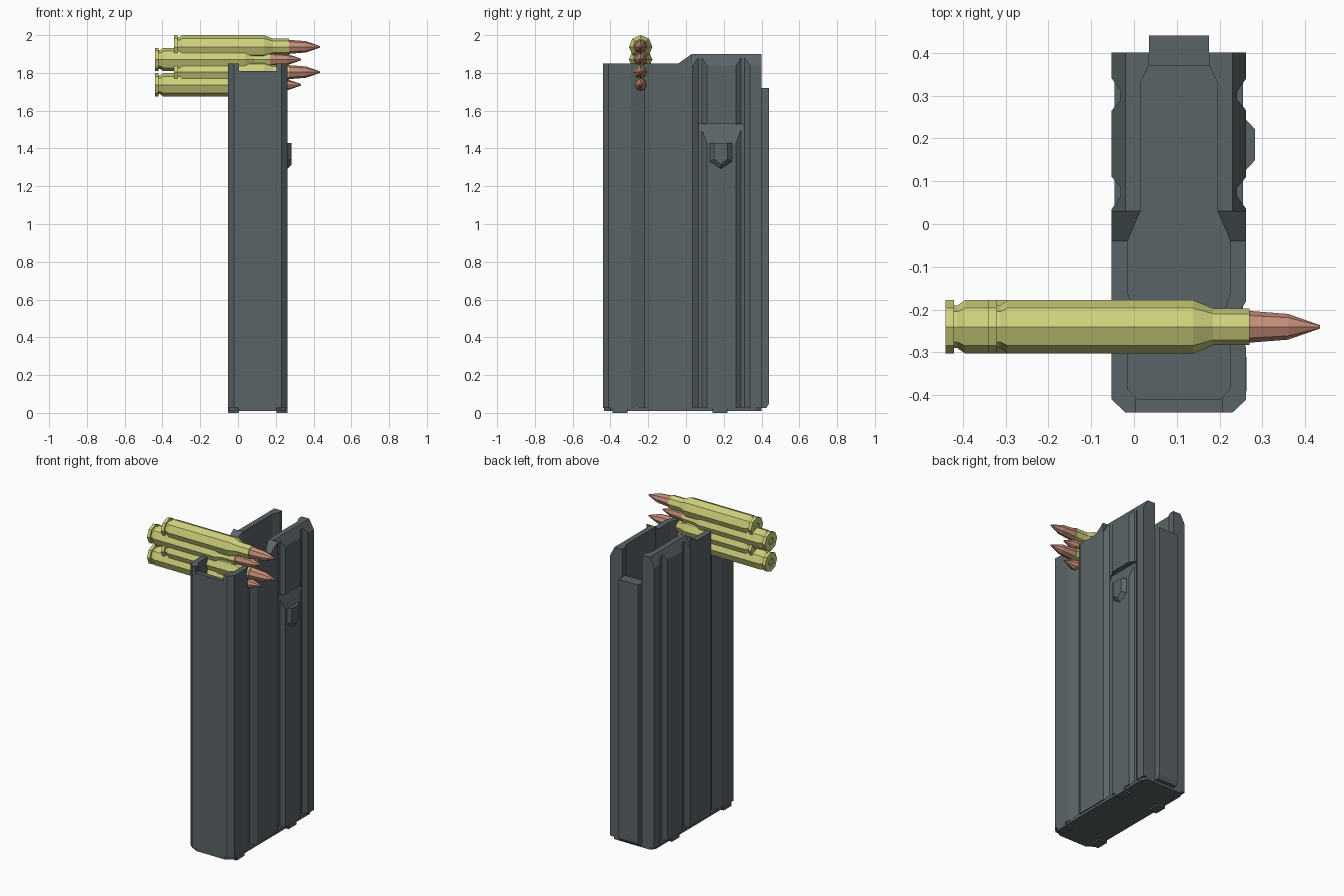
import bpy, bmesh, math
from mathutils import Vector

if "Cube" in bpy.data.objects:
    bpy.data.objects.remove(bpy.data.objects["Cube"])

CX = 0.105  # centre line of the box body


def material(name, rgb):
    m = bpy.data.materials.new(name)
    m.diffuse_color = (*rgb, 1)
    m.use_nodes = True
    m.node_tree.nodes["Principled BSDF"].inputs["Base Color"].default_value = m.diffuse_color
    return m


STEEL = material("grey_steel", (0.105, 0.127, 0.135))
BRASS = material("yellow_brass", (0.62, 0.64, 0.20))
COPPER = material("copper", (0.56, 0.27, 0.19))


def finish(name, bm, mats):
    bmesh.ops.recalc_face_normals(bm, faces=bm.faces)
    me = bpy.data.meshes.new(name)
    bm.to_mesh(me)
    bm.free()
    for m in mats:
        me.materials.append(m)
    ob = bpy.data.objects.new(name, me)
    bpy.context.collection.objects.link(ob)
    return ob


def prism(name, pts, axis, lo, hi):
    """Extrude a 2D profile along an axis (the profile uses the other two)."""
    def place(p, t):
        return {"x": (t, p[0], p[1]), "y": (p[0], t, p[1]), "z": (p[0], p[1], t)}[axis]
    bm = bmesh.new()
    a = [bm.verts.new(place(p, lo)) for p in pts]
    b = [bm.verts.new(place(p, hi)) for p in pts]
    bm.faces.new(a)
    bm.faces.new(b)
    for i in range(len(pts)):
        j = (i + 1) % len(pts)
        bm.faces.new((a[i], a[j], b[j], b[i]))
    return finish(name, bm, [STEEL])


def box(name, x0, x1, y0, y1, z0, z1):
    return prism(name, [(x0, y0), (x1, y0), (x1, y1), (x0, y1)], "z", z0, z1)


def mirrored(half):
    """Half outline as (offset from centre, y), mirrored into a closed loop."""
    return [(CX + h, y) for h, y in half] + [(CX - h, y) for h, y in reversed(half)]


def cut(ob, cutters):
    for c in cutters:
        c.hide_render = True
        mod = ob.modifiers.new("cut", "BOOLEAN")
        mod.operation = "DIFFERENCE"
        mod.solver = "EXACT"
        mod.object = c
    dg = bpy.context.evaluated_depsgraph_get()
    me = bpy.data.meshes.new_from_object(ob.evaluated_get(dg))
    ob.modifiers.clear()
    ob.data = me
    for c in cutters:
        bpy.data.objects.remove(c)


# Box body: grooved outline, hollowed out
outer = [(.125, -.44), (.157, -.41), (.157, -.29), (.132, -.22), (.157, -.18),
         (.157, .035), (.136, .065), (.136, .085), (.157, .11),
         (.157, .265), (.136, .29), (.136, .31), (.157, .34), (.157, .40)]
inner = [(.095, -.41), (.12, -.385), (.12, -.29), (.1, -.22), (.12, -.16),
         (.12, -.04), (.09, .03), (.09, .33), (.07, .37)]
body = prism("box_body", mirrored(outer), "z", .025, 1.95)
cutters = [
    prism("cavity", mirrored(inner), "z", .06, 2.2),
    # stepped top edge
    prism("top_trim", [(-.6, 1.85), (-.04, 1.85), (.03, 1.9), (.6, 1.9), (.6, 2.3), (-.6, 2.3)],
          "x", -.5, .7),
    # front and rear notches
    box("front_notch", CX - .1, CX + .1, -.6, -.395, 1.81, 2.3),
    box("rear_notch", CX - .07, CX + .07, .36, .6, 1.72, 2.3),
    # catch notch on the right wall
    prism("catch_notch", [(.23, 1.53), (.32, 1.53), (.32, 1.43), (.262, 1.43)], "y", .07, .30),
]
# sloped upper edge of the rear side walls
for s in (-1, 1):
    cutters.append(prism("edge_slope", [(CX + s * .115, 1.92), (CX + s * .125, 1.9),
                                        (CX + s * .157, 1.84), (CX + s * .25, 1.84),
                                        (CX + s * .25, 1.92)], "y", .03, .6))
cut(body, cutters)

# Rear spine with a chamfered foot
prism("rear_spine", [(.395, .025), (.425, .025), (.44, .05), (.44, 1.72), (.395, 1.72)],
      "x", CX - .07, CX + .07)

# Base plate and the folded lips holding it
prism("base_plate", mirrored([(.1, -.435), (.15, -.40), (.15, .37), (.13, .40)]), "z", .01, .03)
for s in (-1, 1):
    for y in (-.35, .18):
        a, b = sorted((CX + s * .1, CX + s * .158))
        box("base_lip", a, b, y - .04, y + .04, 0, .026)

# Pointed stop tab on the right wall, narrower on its outer face
bm = bmesh.new()
tab = [(-.058, 1.43), (.058, 1.43), (.058, 1.33), (0, 1.293), (-.058, 1.33)]
rings = []
for x, k in ((.25, 1.0), (.262, 1.0), (.283, .62)):
    rings.append([bm.verts.new((x, .185 + y * k, 1.43 + (z - 1.43) * (k * .4 + .6)))
                  for y, z in tab])
bm.faces.new(rings[0])
bm.faces.new(rings[-1])
for r0, r1 in zip(rings, rings[1:]):
    for i in range(5):
        j = (i + 1) % 5
        bm.faces.new((r0[i], r0[j], r1[j], r1[i]))
finish("stop_tab", bm, [STEEL])


# Cartridges: octagonal lathes along x, measured from the base
ROUND = [(0, .020), (.004, .020), (0, .024), (0, .062), (.02, .062), (.02, .050), (.028, .050),
         (.045, .062), (.478, .062), (.525, .043), (.61, .043),
         (.61, .037), (.70, .030), (.774, .004)]


def cartridge(x0, z0):
    bm = bmesh.new()
    prev = None
    for n, (dx, r) in enumerate(ROUND):
        ring = [bm.verts.new((x0 + dx, -.24 + r * math.cos(i * math.pi / 4),
                              z0 + r * math.sin(i * math.pi / 4))) for i in range(8)]
        if prev is None:
            bm.faces.new(ring)
        else:
            for i in range(8):
                j = (i + 1) % 8
                f = bm.faces.new((prev[i], prev[j], ring[j], ring[i]))
                f.material_index = 1 if n >= 12 else 0
        prev = ring
    bm.faces.new(prev).material_index = 1
    finish("cartridge", bm, [BRASS, COPPER])


for k in range(4):
    cartridge(-.34 if k % 2 == 0 else -.44, 1.938 - .067 * k)
